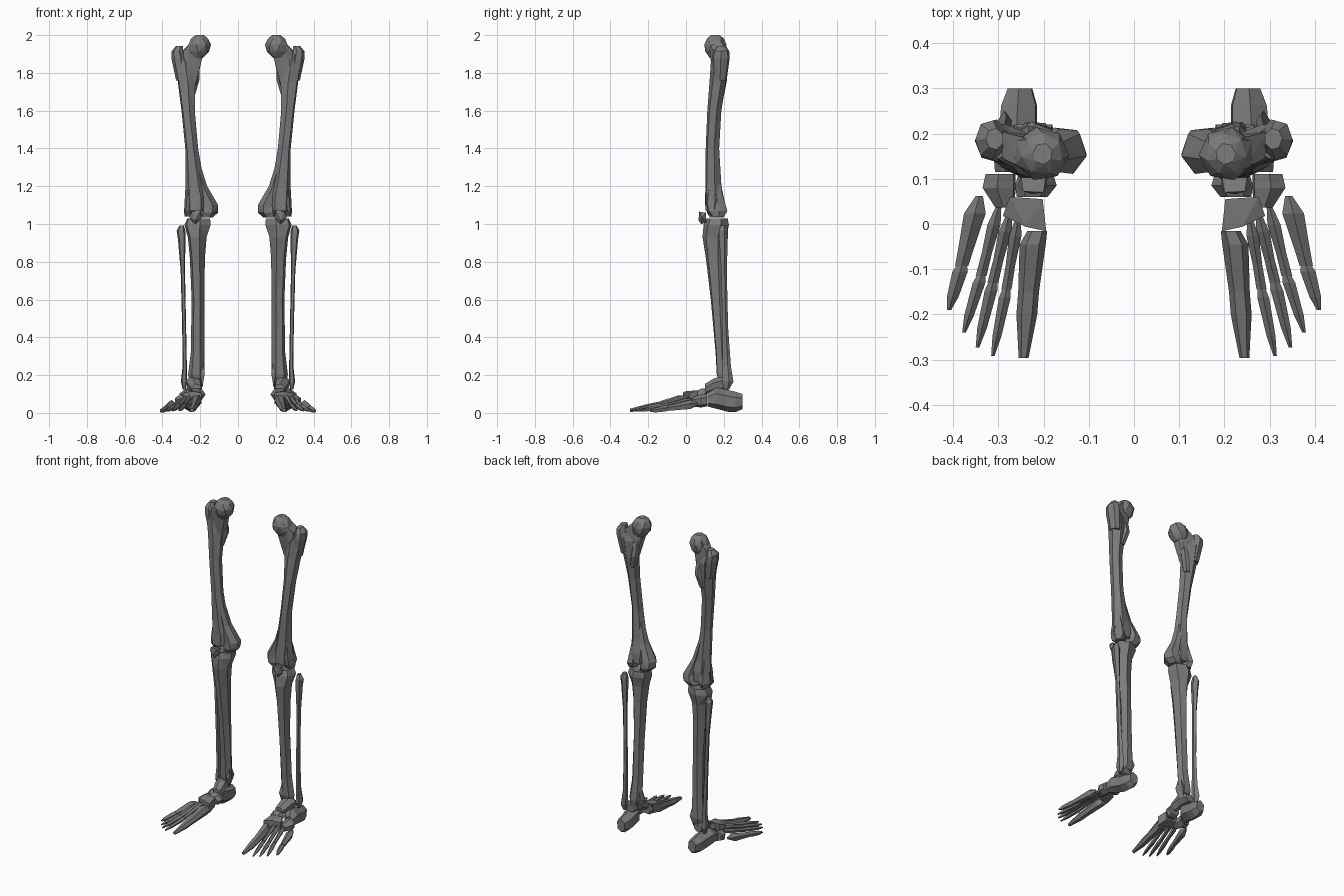
import bpy, bmesh, math
from mathutils import Vector

dark = bpy.data.materials.new("dark_bone")
dark.diffuse_color = (0.2, 0.2, 0.2, 1)


def finish(name, bm):
    bmesh.ops.recalc_face_normals(bm, faces=bm.faces)
    me = bpy.data.meshes.new(name)
    bm.to_mesh(me)
    bm.free()
    me.materials.append(dark)
    ob = bpy.data.objects.new(name, me)
    bpy.context.collection.objects.link(ob)
    return ob


def loft(name, rings, n=6, axis='z', phase=0.0, twist=0.0):
    """Faceted bone from rings (x, y, z, half width, half depth)."""
    bm = bmesh.new()
    loops = []
    for k, (x, y, z, a, b) in enumerate(rings):
        loop = []
        for i in range(n):
            t = 2 * math.pi * i / n + phase + twist * k
            u, v = a * math.cos(t), b * math.sin(t)
            loop.append(bm.verts.new((x + u, y, z + v) if axis == 'y' else (x + u, y + v, z)))
        loops.append(loop)
    for p, q in zip(loops, loops[1:]):
        for i in range(n):
            j = (i + 1) % n
            bm.faces.new((p[i], p[j], q[j], q[i]))
    bm.faces.new(loops[0])
    bm.faces.new(loops[-1])
    bmesh.ops.triangulate(bm, faces=[f for f in bm.faces if len(f.verts) == 4])
    return finish(name, bm)


def hull(name, pts):
    bm = bmesh.new()
    for p in pts:
        bm.verts.new(p)
    res = bmesh.ops.convex_hull(bm, input=bm.verts)
    loose = [v for v in bm.verts if not v.link_faces]
    bmesh.ops.delete(bm, geom=loose, context='VERTS')
    return finish(name, bm)


def fuse(base, parts):
    """Union the parts into one bone."""
    for p in parts:
        m = base.modifiers.new("union", 'BOOLEAN')
        m.operation, m.solver, m.object = 'UNION', 'EXACT', p
        bpy.context.view_layer.objects.active = base
        bpy.ops.object.modifier_apply(modifier=m.name)
        bpy.data.objects.remove(p)
    return base


# Thigh bone: shaft, head, neck, trochanters, condyles
shaft = loft("thigh_bone", [
    (0.225, 0.150, 1.07, 0.058, 0.055), (0.222, 0.150, 1.14, 0.060, 0.054),
    (0.228, 0.145, 1.21, 0.050, 0.045), (0.245, 0.140, 1.40, 0.035, 0.037),
    (0.264, 0.150, 1.60, 0.037, 0.038), (0.272, 0.168, 1.75, 0.050, 0.044),
    (0.282, 0.176, 1.85, 0.056, 0.045), (0.300, 0.180, 1.90, 0.036, 0.036)], twist=0.08)
head = loft("head", [
    (0.212, 0.157, 1.880, 0.030, 0.032), (0.208, 0.156, 1.912, 0.056, 0.054),
    (0.205, 0.155, 1.950, 0.062, 0.060), (0.203, 0.155, 1.982, 0.046, 0.046),
    (0.202, 0.155, 2.000, 0.022, 0.024)], n=7, twist=0.25)
neck = hull("neck", [
    (0.185, 0.130, 1.90), (0.185, 0.180, 1.90), (0.240, 0.120, 1.97), (0.240, 0.190, 1.97),
    (0.205, 0.140, 1.86), (0.205, 0.195, 1.86), (0.222, 0.150, 1.75), (0.225, 0.195, 1.72),
    (0.285, 0.140, 1.78), (0.290, 0.145, 1.915), (0.295, 0.205, 1.915), (0.285, 0.208, 1.78)])
greater = loft("greater_trochanter", [
    (0.296, 0.180, 1.76, 0.032, 0.036), (0.312, 0.184, 1.875, 0.040, 0.048),
    (0.319, 0.186, 1.915, 0.032, 0.044), (0.308, 0.188, 1.943, 0.020, 0.024)], n=7)
lesser = loft("lesser_trochanter", [
    (0.250, 0.180, 1.68, 0.022, 0.022), (0.228, 0.192, 1.765, 0.025, 0.027),
    (0.225, 0.188, 1.81, 0.022, 0.022), (0.235, 0.175, 1.86, 0.016, 0.016)], phase=0.2)
inner = loft("inner_condyle", [
    (0.172, 0.162, 1.035, 0.038, 0.042), (0.155, 0.162, 1.06, 0.050, 0.056),
    (0.150, 0.160, 1.10, 0.046, 0.052), (0.190, 0.152, 1.20, 0.028, 0.036),
    (0.232, 0.145, 1.36, 0.020, 0.026)], twist=0.1)
outer = loft("outer_condyle", [
    (0.255, 0.168, 1.04, 0.028, 0.036), (0.257, 0.164, 1.07, 0.030, 0.058),
    (0.255, 0.155, 1.11, 0.026, 0.055), (0.250, 0.148, 1.21, 0.020, 0.032)], phase=0.2)
femur = fuse(shaft, [head, neck, greater, lesser, inner, outer])

# Kneecap and shin bones
patella = hull("kneecap", [
    (0.195, 0.105, 1.06), (0.250, 0.105, 1.06), (0.200, 0.070, 1.065), (0.245, 0.072, 1.065),
    (0.192, 0.085, 1.035), (0.258, 0.085, 1.035), (0.225, 0.066, 1.02), (0.225, 0.082, 0.998),
    (0.215, 0.108, 1.012), (0.240, 0.108, 1.012)])
tibia = loft("shin_bone", [
    (0.222, 0.194, 0.17, 0.036, 0.026), (0.220, 0.194, 0.205, 0.044, 0.035),
    (0.214, 0.186, 0.32, 0.036, 0.032), (0.212, 0.170, 0.60, 0.034, 0.041),
    (0.215, 0.156, 0.82, 0.041, 0.053), (0.216, 0.150, 0.93, 0.052, 0.064),
    (0.214, 0.160, 0.995, 0.074, 0.068), (0.208, 0.163, 1.030, 0.066, 0.058),
    (0.214, 0.163, 1.022, 0.022, 0.022)], twist=0.06)
ankle_knob = hull("inner_ankle", [
    (0.176, 0.165, 0.21), (0.200, 0.165, 0.21), (0.180, 0.220, 0.21), (0.205, 0.220, 0.21),
    (0.188, 0.180, 0.135), (0.200, 0.210, 0.145), (0.190, 0.19, 0.30)])
fuse(tibia, [ankle_knob])
fibula = loft("calf_bone", [
    (0.284, 0.215, 0.125, 0.009, 0.014), (0.286, 0.218, 0.165, 0.017, 0.033),
    (0.282, 0.214, 0.245, 0.012, 0.024), (0.285, 0.206, 0.45, 0.011, 0.017),
    (0.292, 0.200, 0.75, 0.012, 0.016), (0.298, 0.196, 0.92, 0.021, 0.025),
    (0.302, 0.196, 0.965, 0.024, 0.026), (0.298, 0.196, 0.993, 0.012, 0.014)], n=5, phase=0.3)

# Heel and ankle blocks
heel = loft("heel_bone", [
    (0.252, 0.300, 0.060, 0.030, 0.040), (0.254, 0.262, 0.058, 0.044, 0.054),
    (0.256, 0.220, 0.064, 0.046, 0.058), (0.264, 0.160, 0.078, 0.052, 0.056),
    (0.284, 0.115, 0.070, 0.026, 0.036)], axis='y', phase=0.45)
talus = loft("ankle_bone", [
    (0.238, 0.220, 0.145, 0.030, 0.024), (0.236, 0.190, 0.158, 0.042, 0.040),
    (0.230, 0.150, 0.150, 0.040, 0.034), (0.220, 0.100, 0.126, 0.030, 0.028)],
    axis='y', phase=0.3)
navicular = loft("inner_arch_bone", [
    (0.217, 0.105, 0.103, 0.040, 0.030), (0.217, 0.085, 0.098, 0.046, 0.037),
    (0.225, 0.060, 0.094, 0.034, 0.028)], axis='y')
cuboid = loft("outer_arch_bone", [
    (0.295, 0.110, 0.068, 0.036, 0.034), (0.298, 0.080, 0.064, 0.040, 0.036),
    (0.286, 0.036, 0.058, 0.022, 0.024)], axis='y', phase=0.4)
wedge = hull("wedge_bones", [
    (x, y, z + dz) for x, y, z in
    [(0.202, 0.055, 0.090), (0.275, 0.060, 0.092), (0.194, -0.016, 0.078),
     (0.240, -0.006, 0.086), (0.290, 0.018, 0.076)] for dz in (-0.030, 0.028)])

# Toes: base, joint and tip of each ray, plus its half width
bones = [heel, talus, navicular, cuboid, wedge, femur, patella, tibia, fibula]
big = loft("big_toe", [
    (0.214, -0.016, 0.066, 0.022, 0.030), (0.224, -0.045, 0.062, 0.029, 0.034),
    (0.233, -0.150, 0.038, 0.023, 0.023), (0.237, -0.200, 0.029, 0.023, 0.022),
    (0.244, -0.296, 0.014, 0.011, 0.010)], axis='y')
bones.append(big)
toes = [((0.256, 0.012, 0.088), (0.282, -0.145, 0.042), (0.312, -0.292, 0.012), 0.013),
        ((0.276, 0.020, 0.082), (0.312, -0.130, 0.040), (0.346, -0.273, 0.012), 0.014),
        ((0.300, 0.036, 0.070), (0.338, -0.115, 0.034), (0.376, -0.240, 0.011), 0.014),
        ((0.342, 0.062, 0.048), (0.381, -0.093, 0.024), (0.409, -0.190, 0.009), 0.017)]
for k, (a, j, t, w) in enumerate(toes):
    a, j, t = Vector(a), Vector(j), Vector(t)
    swell = 1.35 if k == 3 else 1.0
    path = [(a, 0.5), (a.lerp(j, 0.25), 1.1 * swell), (a.lerp(j, 0.65), 0.85 * swell), (j, 0.9)]
    bones.append(loft(f"foot_ray_{k + 2}", [(*p, w * s, w * s * 1.05) for p, s in path],
                      n=5, axis='y', phase=0.3))
    path = [(j.lerp(t, -0.02), 0.7), (j.lerp(t, 0.12), 1.05), (j.lerp(t, 0.7), 0.8), (t, 0.3)]
    bones.append(loft(f"toe_{k + 2}", [(*p, w * s, w * s) for p, s in path],
                      n=5, axis='y', phase=0.3))

# Mirror every bone to the other leg
for ob in bones:
    m = ob.modifiers.new("other_leg", 'MIRROR')
    m.use_axis = (True, False, False)
    m.use_mirror_merge = False
    for v in ob.data.vertices:
        v.co.z = max(v.co.z, 0.0)
